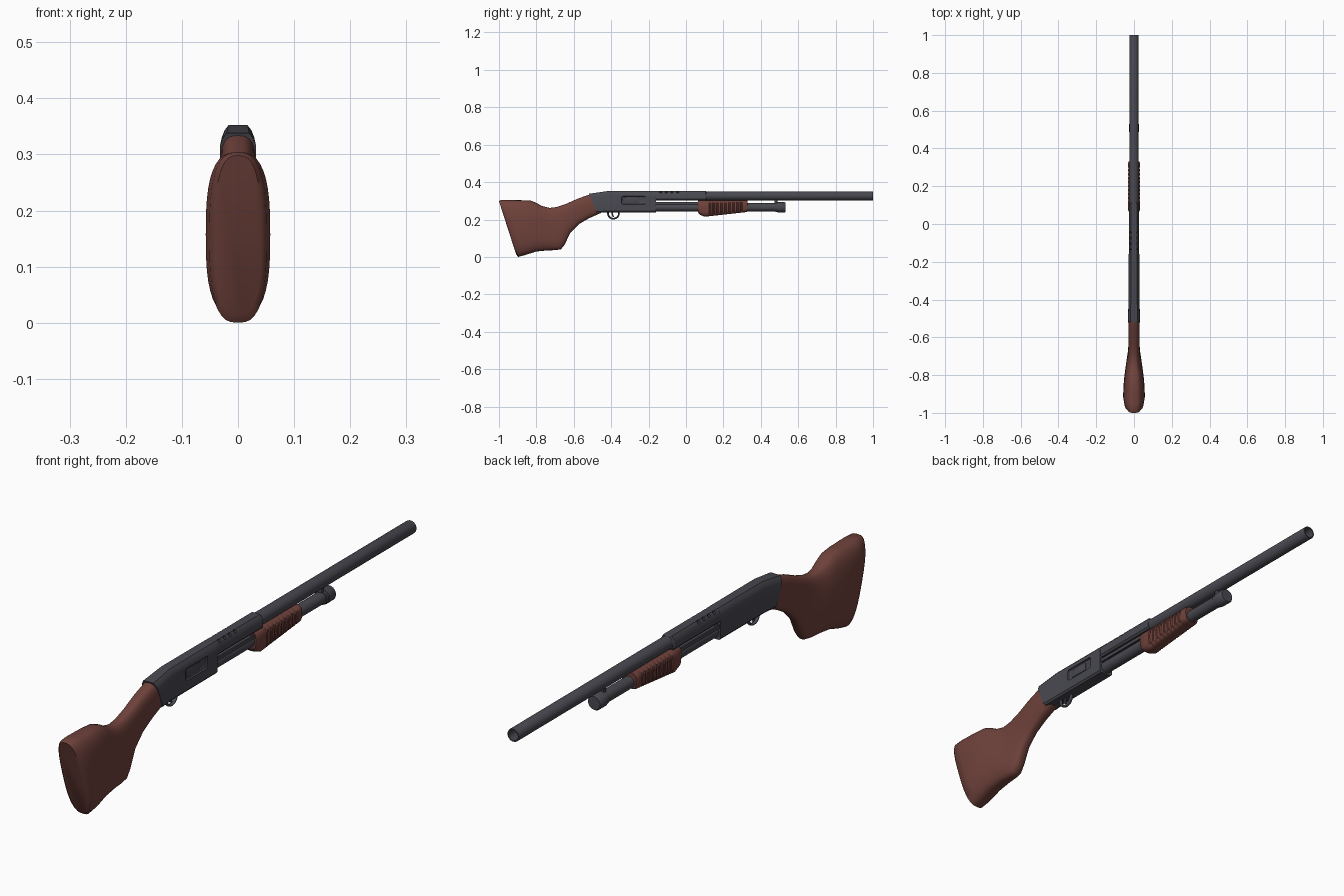
import bpy, bmesh, math
from mathutils import Vector

if "Cube" in bpy.data.objects:
    bpy.data.objects.remove(bpy.data.objects["Cube"])


def material(name, rgb):
    m = bpy.data.materials.new(name)
    m.diffuse_color = (*rgb, 1)
    m.use_nodes = True
    m.node_tree.nodes["Principled BSDF"].inputs["Base Color"].default_value = m.diffuse_color
    return m


METAL = material("dark_gunmetal", (0.065, 0.065, 0.08))
WOOD = material("red_brown_wood", (0.16, 0.054, 0.044))


def finish(name, bm, mat, angle=35):
    bmesh.ops.recalc_face_normals(bm, faces=bm.faces)
    me = bpy.data.meshes.new(name)
    bm.to_mesh(me)
    bm.free()
    me.materials.append(mat)
    ob = bpy.data.objects.new(name, me)
    bpy.context.collection.objects.link(ob)
    smooth(ob, angle)
    return ob


def smooth(ob, angle=35):
    bpy.ops.object.select_all(action='DESELECT')
    ob.select_set(True)
    bpy.context.view_layer.objects.active = ob
    bpy.ops.object.shade_smooth_by_angle(angle=math.radians(angle))


def loft(name, rings, mat, angle=35):
    bm = bmesh.new()
    vs = [[bm.verts.new(p) for p in r] for r in rings]
    n = len(vs[0])
    for a, b in zip(vs, vs[1:]):
        for i in range(n):
            j = (i + 1) % n
            bm.faces.new((a[i], a[j], b[j], b[i]))
    bm.faces.new(vs[0])
    bm.faces.new(vs[-1])
    return finish(name, bm, mat, angle)


def lathe(name, z, profile, mat=METAL, n=32):
    # turned part along y; profile is (y, radius)
    rings = [[(r * math.cos(2 * math.pi * i / n), y, z + r * math.sin(2 * math.pi * i / n))
              for i in range(n)] for y, r in profile]
    return loft(name, rings, mat)


def oval(yt, zt, yb, zb, w, e=2.8, n=40):
    # superellipse ring between a top point and a bottom point
    out = []
    for i in range(n):
        a = 2 * math.pi * i / n
        c, s = math.cos(a), math.sin(a)
        u = math.copysign(abs(c) ** (2 / e), c)
        t = (math.copysign(abs(s) ** (2 / e), s) + 1) / 2
        out.append((w * u, yb + (yt - yb) * t, zb + (zt - zb) * t))
    return out


def housing(yt, zt, yb, zb, w):
    # flat-sided ring with a rounded-off top
    half = [(w - .006, zb), (w, zb + .007), (w, zt - .022), (w - .005, zt - .009), (w - .012, zt)]
    pts = half + [(-x, z) for x, z in reversed(half)]
    return [(x, yb + (yt - yb) * (z - zb) / (zt - zb), z) for x, z in pts]


def box(name, lo, hi, mat=METAL, bevel=0.0):
    bm = bmesh.new()
    bmesh.ops.create_cube(bm, size=1)
    for v in bm.verts:
        v.co = Vector([l + (h - l) * (c + .5) for l, h, c in zip(lo, hi, v.co)])
    if bevel:
        bmesh.ops.bevel(bm, geom=bm.edges[:], offset=bevel, segments=2, affect='EDGES', profile=.5)
    return finish(name, bm, mat)


def cut(target, cutter):
    cutter.hide_render = True
    m = target.modifiers.new("cut", 'BOOLEAN')
    m.operation = 'DIFFERENCE'
    m.solver = 'EXACT'
    m.object = cutter
    bpy.ops.object.select_all(action='DESELECT')
    target.select_set(True)
    bpy.context.view_layer.objects.active = target
    bpy.ops.object.modifier_apply(modifier=m.name)
    bpy.data.objects.remove(cutter)


# Shoulder stock
loft("stock", [oval(*s) for s in (
    (-1.0, .298, -.908, .013, .041), (-.99, .304, -.897, .0, .051),
    (-.95, .304, -.86, .010, .0575), (-.88, .303, -.80, .029, .054),
    (-.83, .301, -.74, .035, .047), (-.80, .289, -.70, .036, .042),
    (-.77, .272, -.668, .041, .037), (-.73, .262, -.648, .067, .033),
    (-.69, .267, -.618, .13, .030), (-.64, .284, -.573, .175, .029),
    (-.58, .311, -.52, .206, .030), (-.512, .335, -.455, .235, .031))], WOOD, 50)

# Receiver block with slanted rear, plus ejection port on the right side
receiver = loft("receiver", [housing(*s) for s in (
    (-.518, .338, -.478, .236, .032), (-.42, .352, -.42, .238, .029),
    (-.16, .352, -.16, .238, .028))], METAL, 25)
cut(receiver, box("port_cutter", (.021, -.345, .28), (.06, -.215, .325), METAL, .008))
smooth(receiver, 25)
box("bolt", (.015, -.33, .287), (.0235, -.25, .318), METAL, .003)

# Barrel shroud with two rows of holes
shroud = loft("barrel_shroud", [housing(y, .352, y, .302, .0275) for y in (-.165, .105)]
              + [housing(.11, .349, .11, .305, .025)], METAL, 25)
bm = bmesh.new()
for side in (-1, 1):
    for k in range(4):
        new = bmesh.ops.create_cone(bm, segments=12, radius1=.007, radius2=.007, depth=.03,
                                    cap_ends=True)['verts']
        a = side * math.radians(40)
        for v in new:
            x, y, z = v.co.x, v.co.y, v.co.z + .034
            v.co = (x * math.cos(a) + z * math.sin(a), y - .135 + .03 * k,
                    .325 - x * math.sin(a) + z * math.cos(a))
cut(shroud, finish("hole_cutter", bm, METAL))
smooth(shroud, 25)

# Hollow barrel
lathe("barrel", .326, [(.08, .015), (.08, .024), (.997, .024), (1.0, .023), (1.0, .019), (.8, .019)])

# Magazine tube, end cap and the bracket holding it to the barrel
lathe("magazine_tube", .265, [(-.17, .022), (.49, .022)])
lathe("magazine_cap", .265, [(.478, .022), (.478, .025), (.488, .025), (.49, .0275),
                             (.527, .0275), (.532, .024)])
box("barrel_bracket", (-.008, .472, .27), (.008, .488, .312), METAL, .002)

# Action bars on both sides
for side, label in ((-1, "left"), (1, "right")):
    x = .021 * side
    box("action_bar_" + label, (x - .003, -.17, .281), (x + .003, .08, .294))

# Ribbed pump grip
rings = [(.065, .237, .027), (.073, .226, .031), (.10, .215, .0325)]
for k in range(9):
    y = .122 + k * .021
    for dy, w in ((0, .0325), (.003, .0295), (.008, .0295), (.011, .0325)):
        rings.append((y + dy, .215 + (y + dy - .10) * .11, w))
rings += [(.322, .2395, .0325), (.33, .243, .029)]
loft("pump_grip", [oval(y, .302, y, zb, w, 3.2) for y, zb, w in rings], WOOD, 30)

# Trigger guard ring
bm = bmesh.new()
R, r, n, m = .0295, .0045, 32, 10
grid = [[bm.verts.new((1.6 * r * math.sin(b), -.388 + (R + r * math.cos(b)) * math.cos(a),
                       .234 + (R + r * math.cos(b)) * math.sin(a)))
         for b in (2 * math.pi * j / m for j in range(m))]
        for a in (2 * math.pi * i / n for i in range(n))]
for i in range(n):
    for j in range(m):
        p, q = grid[i], grid[(i + 1) % n]
        bm.faces.new((p[j], q[j], q[(j + 1) % m], p[(j + 1) % m]))
finish("trigger_guard", bm, METAL, 60)

# Trigger
loft("trigger", [[(x, y + dy, z) for x, dy in ((-.003, -.004), (.003, -.004), (.003, .004), (-.003, .004))]
                 for y, z in ((-.392, .245), (-.394, .228), (-.388, .214))], METAL)
